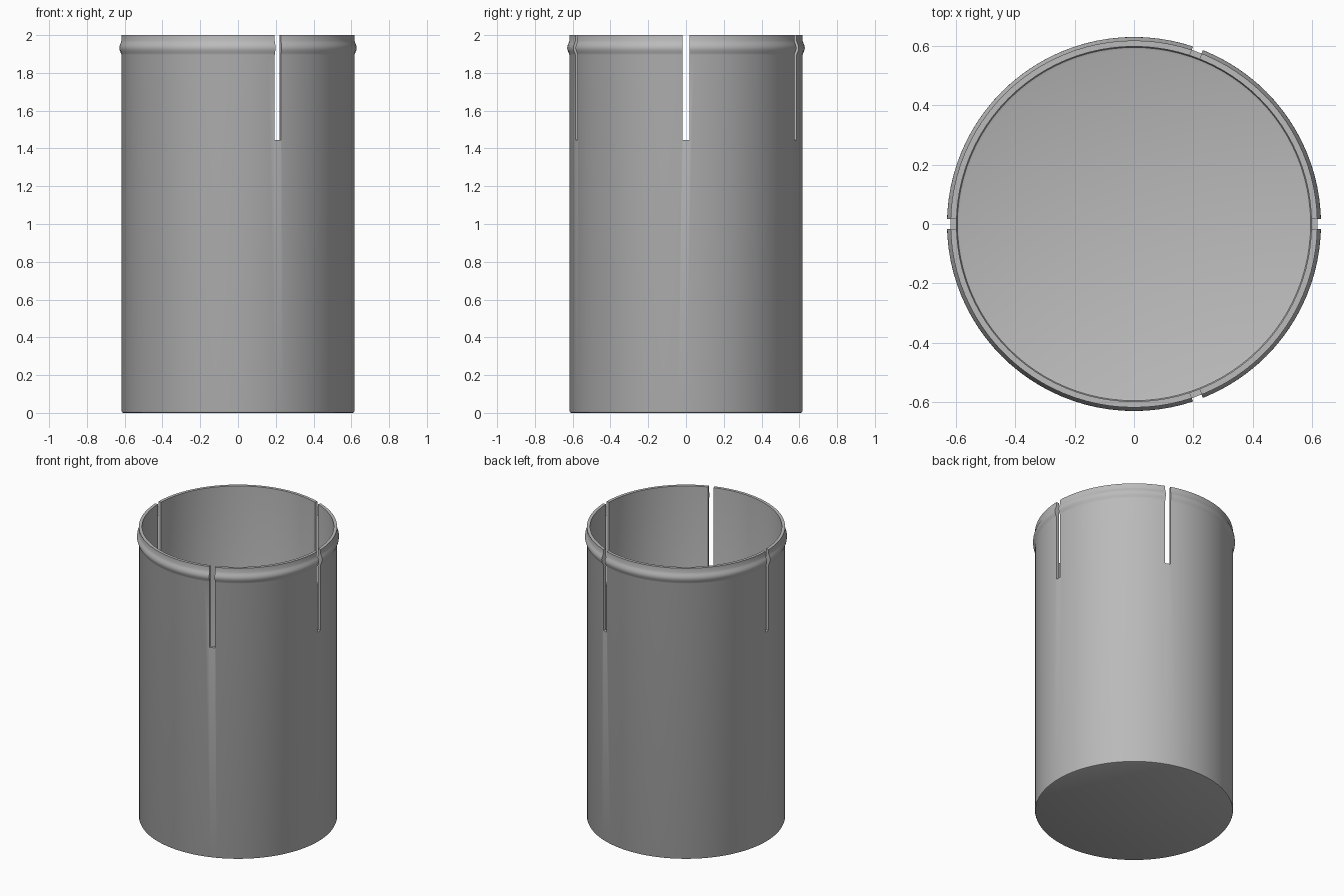
import bpy, bmesh, math
from mathutils import Matrix

SEGMENTS = 96
OUTER, INNER, BEAD = 0.617, 0.597, 0.629
SLOT_BOTTOM, SLOT_WIDTH = 1.445, 0.035
SLOT_ANGLES = (0, 70, 180, 290)

if "Cube" in bpy.data.objects:
    bpy.data.objects.remove(bpy.data.objects["Cube"])

grey = bpy.data.materials.new("plain grey")
grey.use_nodes = True
colour = (0.5, 0.5, 0.5, 1)
grey.diffuse_color = colour
grey.node_tree.nodes["Principled BSDF"].inputs["Base Color"].default_value = colour


def make_object(name, bm):
    mesh = bpy.data.meshes.new(name)
    bm.to_mesh(mesh)
    bm.free()
    obj = bpy.data.objects.new(name, mesh)
    bpy.context.collection.objects.link(obj)
    mesh.materials.append(grey)
    return obj


def lathe(name, profile):
    bm = bmesh.new()
    verts = [bm.verts.new((r, 0, z)) for r, z in profile]
    edges = [bm.edges.new(pair) for pair in zip(verts, verts[1:])]
    bmesh.ops.spin(bm, geom=verts + edges, axis=(0, 0, 1), cent=(0, 0, 0),
                   steps=SEGMENTS, angle=math.tau, use_duplicate=False)
    bmesh.ops.remove_doubles(bm, verts=bm.verts, dist=0.0001)
    bmesh.ops.recalc_face_normals(bm, faces=bm.faces)
    return make_object(name, bm)


# Cup wall with rounded foot, snap bead near the rim and a thin floor
bead = []
for i in range(9):
    t = i / 8
    bulge = (BEAD - OUTER) * math.sin(math.pi * t) ** 1.3
    bead.append((OUTER + bulge, 1.895 + 0.075 * t))
profile = [(0, 0), (OUTER - 0.01, 0), (OUTER - 0.003, 0.003), (OUTER, 0.01)]
profile += bead
profile += [(OUTER, 2), (INNER, 2), (INNER, 0.03),
            (INNER - 0.003, 0.023), (INNER - 0.01, 0.02), (0, 0.02)]
cup = lathe("slotted_cup", profile)

# Cutters for the four slots in the rim
bm = bmesh.new()
for angle in SLOT_ANGLES:
    place = (Matrix.Rotation(math.radians(angle), 4, "Z")
             @ Matrix.Translation((OUTER, 0, SLOT_BOTTOM + 0.5))
             @ Matrix.Diagonal((0.2, SLOT_WIDTH, 1, 1)))
    bmesh.ops.create_cube(bm, size=1, matrix=place)
cutter = make_object("slot_cutter", bm)
cutter.hide_render = True

# Cut the slots and keep the cut edges sharp
bpy.ops.object.select_all(action="DESELECT")
cup.select_set(True)
bpy.context.view_layer.objects.active = cup
cut = cup.modifiers.new("slots", "BOOLEAN")
cut.operation = "DIFFERENCE"
cut.solver = "EXACT"
cut.object = cutter
bpy.ops.object.modifier_apply(modifier=cut.name)
bpy.data.objects.remove(cutter)
bpy.ops.object.shade_smooth_by_angle(angle=math.radians(35))
